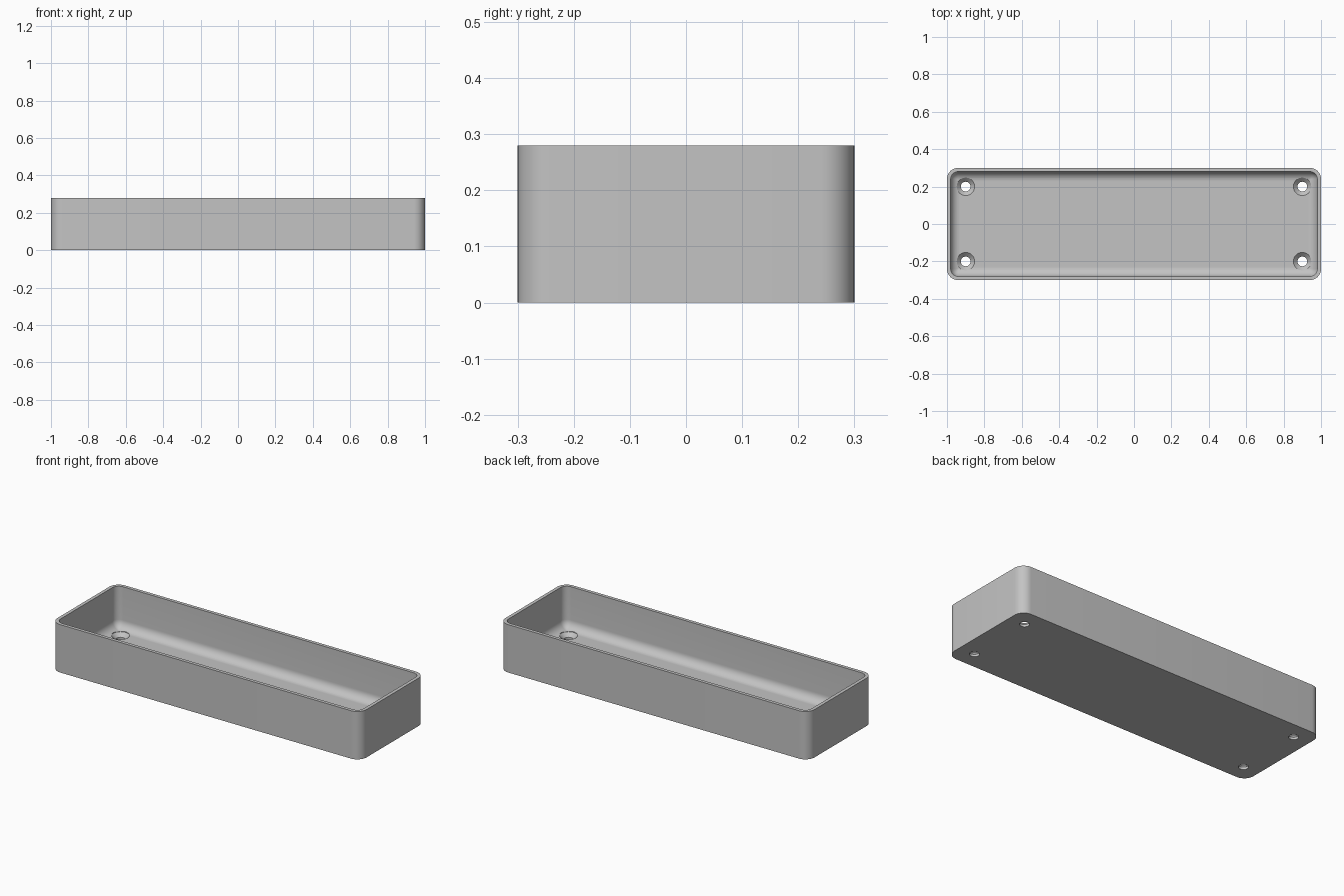
import bpy, bmesh
from math import cos, sin, pi, radians

cube = bpy.data.objects.get("Cube")
if cube:
    bpy.data.objects.remove(cube, do_unlink=True)

HALF_X, HALF_Y, HEIGHT = 1.0, 0.3, 0.28
CORNER, WALL, FLOOR, FILLET = 0.06, 0.02, 0.036, 0.05
SEGS = 10

grey = bpy.data.materials.new("light grey")
grey.use_nodes = True
colour = (0.55, 0.55, 0.55, 1)
grey.diffuse_color = colour
grey.node_tree.nodes["Principled BSDF"].inputs["Base Color"].default_value = colour


def rounded_ring(bm, inset, z):
    """Rounded rectangle of vertices, inset from the outer outline."""
    r = max(CORNER - inset, 0.003)
    cx, cy = HALF_X - inset - r, HALF_Y - inset - r
    ring = []
    for q, (sx, sy) in enumerate([(1, 1), (-1, 1), (-1, -1), (1, -1)]):
        for i in range(SEGS + 1):
            a = (q + i / SEGS) * pi / 2
            ring.append(bm.verts.new((sx * cx + r * cos(a), sy * cy + r * sin(a), z)))
    return ring


def circle_ring(bm, x, y, r, z, n=32):
    return [bm.verts.new((x + r * cos(2 * pi * i / n), y + r * sin(2 * pi * i / n), z))
            for i in range(n)]


def skin(bm, rings):
    """Join successive rings with quads and cap both ends."""
    for a, b in zip(rings, rings[1:]):
        for i in range(len(a)):
            j = (i + 1) % len(a)
            bm.faces.new((a[i], a[j], b[j], b[i]))
    bm.faces.new(rings[0][::-1])
    bm.faces.new(rings[-1])


def finish(bm, name):
    bmesh.ops.recalc_face_normals(bm, faces=bm.faces)
    mesh = bpy.data.meshes.new(name)
    bm.to_mesh(mesh)
    bm.free()
    mesh.materials.append(grey)
    obj = bpy.data.objects.new(name, mesh)
    bpy.context.collection.objects.link(obj)
    return obj


# Tray shell: outer wall, rim, inner wall, filleted floor
bm = bmesh.new()
profile = [(0, 0), (0, HEIGHT), (WALL, HEIGHT)]
for i in range(SEGS + 1):
    a = i / SEGS * pi / 2
    profile.append((WALL + FILLET * (1 - cos(a)), FLOOR + FILLET * (1 - sin(a))))
skin(bm, [rounded_ring(bm, inset, z) for inset, z in profile])
tray = finish(bm, "tray")

# Countersunk screw holes near the four corners
bm = bmesh.new()
for x in (-0.9, 0.9):
    for y in (-0.2, 0.2):
        skin(bm, [circle_ring(bm, x, y, r, z) for r, z in
                  [(0.026, -0.05), (0.026, FLOOR - 0.022),
                   (0.048, FLOOR), (0.048, FLOOR + 0.06)]])
cutter = finish(bm, "screw_hole_cutter")
cutter.hide_render = True

cut = tray.modifiers.new("screw holes", "BOOLEAN")
cut.operation = "DIFFERENCE"
cut.solver = "EXACT"
cut.object = cutter

bpy.ops.object.select_all(action="DESELECT")
tray.select_set(True)
bpy.context.view_layer.objects.active = tray
bpy.ops.object.modifier_apply(modifier=cut.name)
bpy.data.objects.remove(cutter, do_unlink=True)
bpy.ops.object.shade_smooth_by_angle(angle=radians(30))
